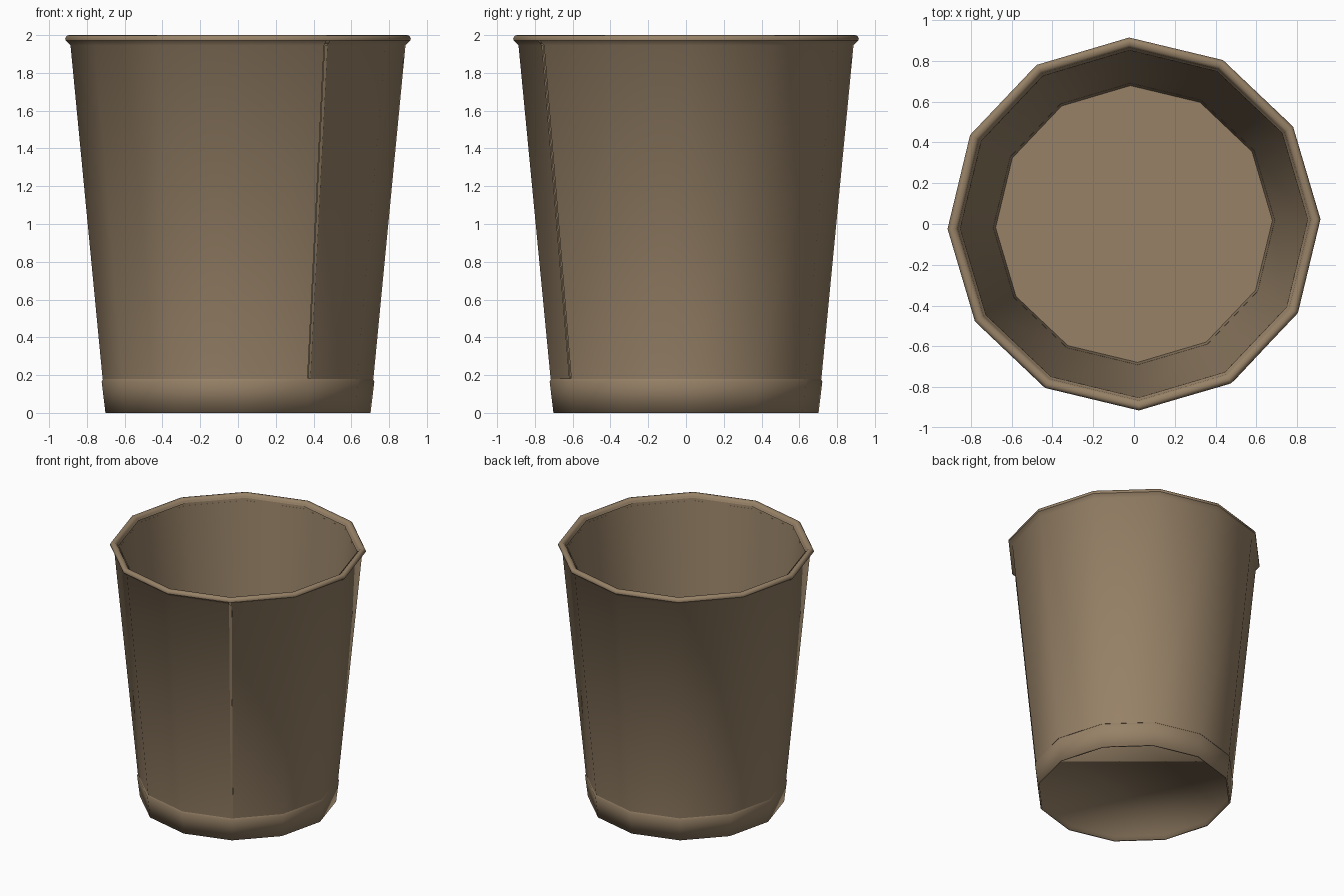
import bpy, bmesh, math

if "Cube" in bpy.data.objects:
    bpy.data.objects.remove(bpy.data.objects["Cube"], do_unlink=True)

SIDES = 12
START = math.radians(-58.5)   # the wrap begins and ends on this corner

card = bpy.data.materials.new("brown_card")
card.use_nodes = True
colour = (0.31, 0.222, 0.136, 1)
card.diffuse_color = colour
card.node_tree.nodes["Principled BSDF"].inputs["Base Color"].default_value = colour


def point(r, z, i):
    a = START + math.tau * i / SIDES
    return (r * math.cos(a), r * math.sin(a), z)


def finish(bm, name, angle):
    mesh = bpy.data.meshes.new(name)
    bm.to_mesh(mesh)
    bm.free()
    mesh.materials.append(card)
    obj = bpy.data.objects.new(name, mesh)
    bpy.context.collection.objects.link(obj)
    bpy.ops.object.select_all(action="DESELECT")
    obj.select_set(True)
    bpy.context.view_layer.objects.active = obj
    bpy.ops.object.shade_smooth_by_angle(angle=math.radians(angle))


def sweep(name, profile, stops=range(SIDES), closed=True, cap=False, angle=40):
    """Carry an (r, z) profile, outside on the right, round the given stops."""
    bm = bmesh.new()
    columns = [[bm.verts.new(point(r, z, i)) for r, z in profile] for i in stops]
    pairs = list(zip(columns, columns[1:]))
    if closed:
        pairs.append((columns[-1], columns[0]))
    for a, b in pairs:
        for k in range(len(profile) - 1):
            bm.faces.new((a[k], b[k], b[k + 1], a[k + 1]))
    if cap:
        bm.faces.new([c[0] for c in reversed(columns)])
    finish(bm, name, angle)


# Outer wrap, an open sheet that flares out under the lip
wall = [(0.717, 0.18), (0.887, 1.945), (0.914, 1.972)]
gap = 0.02
stops = [gap] + list(range(1, SIDES)) + [SIDES - gap]
sweep("outer_wall", wall, stops, closed=False, angle=60)

# Narrow raised strip along the seam
sweep("seam_strip", [(r + 0.005, z) for r, z in wall[:2]], (-gap, gap), closed=False)

# Ledge beneath the wrap
sweep("wall_bottom_edge", [(0.69, 0.18), (0.717, 0.18)])

# Inside of the cup and its floor
sweep("inner_wall", [(0.854, 1.975), (0.679, 0.05)])
bm = bmesh.new()
bm.faces.new([bm.verts.new(point(0.679, 0.05, i)) for i in range(SIDES)])
finish(bm, "floor", 40)

# Base band with a small shoulder, slightly hollow underneath
sweep("base_band", [(0.685, 0.03), (0.69, 0), (0.702, 0), (0.722, 0.165), (0.712, 0.185)],
      cap=True, angle=120)

# Rolled lip
sweep("rolled_lip", [(0.914, 1.972), (0.915, 1.982), (0.906, 1.998), (0.893, 2.0),
                     (0.878, 1.998), (0.866, 1.985), (0.862, 1.965), (0.852, 1.955)],
      angle=60)
